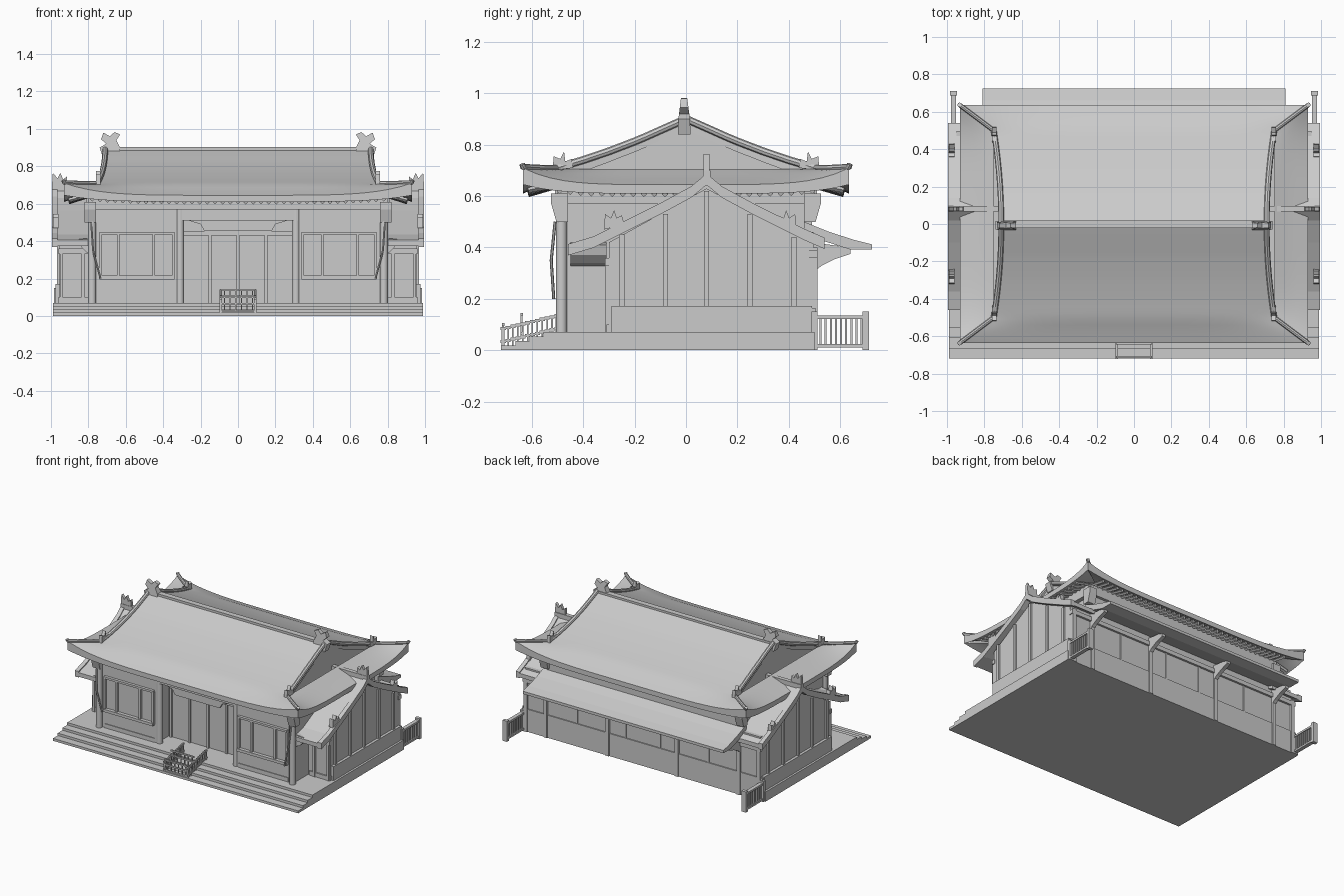
import bpy, math
from mathutils import Vector

if "Cube" in bpy.data.objects:
    bpy.data.objects.remove(bpy.data.objects["Cube"])


def mesh(name, verts, faces, smooth=False):
    me = bpy.data.meshes.new(name)
    me.from_pydata(verts, [], faces)
    ob = bpy.data.objects.new(name, me)
    bpy.context.collection.objects.link(ob)
    bpy.ops.object.select_all(action='DESELECT')
    ob.select_set(True)
    bpy.context.view_layer.objects.active = ob
    bpy.ops.object.mode_set(mode='EDIT')
    bpy.ops.mesh.select_all(action='SELECT')
    bpy.ops.mesh.normals_make_consistent(inside=False)
    bpy.ops.object.mode_set(mode='OBJECT')
    if smooth:
        bpy.ops.object.shade_smooth_by_angle(angle=math.radians(35))
    return ob


def prism(name, pts, axis, a, b, smooth=False):
    """Extrude a 2D profile along x (pts = y,z) or along y (pts = x,z)."""
    n = len(pts)
    v = [((d, p, q) if axis == 'x' else (p, d, q)) for d in (a, b) for p, q in pts]
    f = [tuple(range(n)), tuple(range(2 * n - 1, n - 1, -1))]
    f += [(i, (i + 1) % n, n + (i + 1) % n, n + i) for i in range(n)]
    return mesh(name, v, f, smooth)


def boxes(name, items):
    """Several boxes (x0,x1,y0,y1,z0,z1) joined as one object."""
    v, f = [], []
    for x0, x1, y0, y1, z0, z1 in items:
        k = len(v)
        v += [(x, y, z) for x in (x0, x1) for y in (y0, y1) for z in (z0, z1)]
        f += [tuple(k + i for i in q) for q in
              ((0, 1, 3, 2), (4, 6, 7, 5), (0, 4, 5, 1), (2, 3, 7, 6), (0, 2, 6, 4), (1, 5, 7, 3))]
    return mesh(name, v, f)


def tubes(name, paths, r, sides=8):
    """Round bars swept along polylines, joined as one object."""
    v, f = [], []
    for path in paths:
        P = [Vector(p) for p in path]
        k = len(v)
        for i, p in enumerate(P):
            t = (P[min(i + 1, len(P) - 1)] - P[max(i - 1, 0)]).normalized()
            u = t.cross(Vector((0, 0, 1)) if abs(t.z) < .95 else Vector((1, 0, 0))).normalized()
            w = t.cross(u)
            v += [tuple(p + r * (u * math.cos(a) + w * math.sin(a)))
                  for a in (2 * math.pi * j / sides for j in range(sides))]
        for i in range(len(P) - 1):
            f += [(k + i * sides + j, k + i * sides + (j + 1) % sides,
                   k + (i + 1) * sides + (j + 1) % sides, k + (i + 1) * sides + j) for j in range(sides)]
        f += [tuple(range(k, k + sides)), tuple(range(len(v) - sides, len(v)))]
    return mesh(name, v, f, True)


def interp(table, t):
    for (a, p), (b, q) in zip(table, table[1:]):
        if t <= b:
            return p + (q - p) * (t - a) / (b - a)
    return table[-1][1]


# ---- main hip-and-gable roof ----
SLOPE = [(0, .895), (.08, .86), (.18, .815), (.3, .769), (.4, .735), (.5, .705), (.57, .672), (.635, .645)]
YG, YE, XE = .5, .635, .93


def verge(y):
    return .71 + .04 * (y / YG) ** 2 if y <= YG else .75 + (XE - .75) * (y - YG) / (YE - YG)


def lift(y, u):
    return max(0, (y - YG) / (YE - YG)) * abs(u) ** 5


def roof_z(y, u):
    return interp(SLOPE, y) + .065 * lift(y, u)


def grid(name, point, nr, nc):
    """Curved roof sheet with an eave that thickens towards the corners."""
    uv = [(i / nr, -1 + 2 * j / nc) for i in range(nr + 1) for j in range(nc + 1)]
    v = [point(t, u) for t, u in uv]
    w = nc + 1
    f = [(i * w + j, i * w + j + 1, (i + 1) * w + j + 1, (i + 1) * w + j)
         for i in range(nr) for j in range(nc)]
    n = len(v)
    low = [(x, y, z - .035 - .03 * t ** 4 * abs(u) ** 5) for (x, y, z), (t, u) in zip(v, uv)]
    rim = [j for j in range(w)] + [i * w + nc for i in range(1, nr + 1)]
    rim += [nr * w + j for j in range(nc - 1, -1, -1)] + [i * w for i in range(nr - 1, 0, -1)]
    f += [tuple(n + a for a in reversed(q)) for q in f]
    f += [(a, b, n + b, n + a) for a, b in zip(rim, rim[1:] + rim[:1])]
    return mesh(name, v + low, f, True)


for s, side in ((-1, 'front'), (1, 'back')):
    grid(side + '_main_roof', lambda t, u: (u * verge(t * YE), s * t * YE, roof_z(t * YE, u)), 20, 32)
for s, side in ((-1, 'left'), (1, 'right')):
    def skirt(t, u):
        y = YG + t * (YE - YG)
        return (s * verge(y), u * y, roof_z(y, u))
    grid(side + '_skirt_roof', skirt, 6, 24)
    # gable wall under the verge
    prof = [(y, roof_z(abs(y), 0) - .01) for y in (-.5, -.4, -.3, -.18, -.08, 0, .08, .18, .3, .4, .5)]
    prism(side + '_gable', prof + [(.5, .67), (-.5, .67)], 'x', s * .66, s * .708)
    # verge and hip ridges with upturned tips
    for d in (-1, 1):
        ys = [i * .05 for i in range(11)]
        tubes('verge_ridge', [[(s * verge(y), d * y, roof_z(y, 0) + .006) for y in ys]], .015)
        hip = [(s * verge(y), d * y, roof_z(y, 1) + .004) for y in (.5, .545, .59, .62, YE)]
        tubes('hip_ridge', [hip + [(s * .933, d * .638, .725)]], .012)
        o = [(.44, .71), (.445, .745), (.47, .735), (.475, .775), (.49, .745), (.515, .755), (.52, .70)]
        prism('verge_finial', [(d * y, z) for y, z in o], 'x', s * .735, s * .76)
    # ridge end ornament
    o = [(.72, .84), (.74, .90), (.705, .92), (.732, .945), (.72, .98), (.685, .96),
         (.66, .983), (.63, .97), (.65, .94), (.63, .90), (.63, .87)]
    orn = prism('ridge_ornament', [(s * x, z) for x, z in o], 'y', -.032, .018)
    for p in orn.data.vertices:
        p.co.y = -.008 + (p.co.y + .008) * (1 - max(0, p.co.z - .88) * 5)
boxes('main_ridge', [(-.71, .71, -.022, .018, .86, .902)])

# rafters below the eaves
raf = []
for s in (-1, 1):
    for i in range(-19, 20):
        x = i * .041
        raf.append([(x, s * .45, .655), (x, s * .615, .607 + .04 * abs(x / .93) ** 5)])
    for i in range(-12, 13):
        y = i * .041
        raf.append([(s * .76, y, .655), (s * .905, y, .607 + .04 * abs(y / .63) ** 5)])
tubes('rafters', raf, .011, 4)

# ---- platform and steps ----
boxes('platform', [(-.99, .99, -.5, .5, 0, .07)])
boxes('steps', [(-.99, .99, -.72 + .055 * i, -.48, 0, .0175 * (i + 1)) for i in range(4)])

# ---- main hall ----
boxes('hall_walls', [(-.78, .78, -.34, .49, .05, .67)]
      + [(min(s * .32, s * .78), max(s * .32, s * .78), -.475, -.3, .05, .67) for s in (-1, 1)])
boxes('hall_beams', [(-.8, .8, -.51, -.46, .57, .64), (-.8, .8, .47, .51, .57, .64),
                     (-.32, .32, -.48, -.44, .51, .58)]
      + [(s * .79 - .02, s * .79 + .02, -.5, .5, .57, .64) for s in (-1, 1)])
tubes('columns', [[(s * x, y, .06), (s * x, y, .6)] for s in (-1, 1) for x, y in ((.31, -.46), (.78, -.485))],
      .022, 12)
for s in (-1, 1):
    for y in (-.49, .49):
        d = math.copysign(1, y)
        prism('eave_bracket', [(y + d * .035, .61), (y + d * .035, .57), (y + d * .015, .5), (y - d * .03, .5),
                               (y - d * .03, .61)], 'x', s * .76, s * .82)
prism('hanging_bracket', [(-.28, .515), (.28, .515), (.2, .49), (.18, .455), (-.18, .455), (-.2, .49)],
      'y', -.47, -.45)
boxes('doors', [(-.3, .3, -.36, -.335, .43, .455)]
      + [(x - .008, x + .008, -.352, -.335, .07, .44) for x in (-.3, -.15, 0, .15, .3)])
win = []
for s in (-1, 1):
    a, b = sorted((s * .34, s * .74))
    win += [(a, b, -.5, -.47, .195, .215), (a, b, -.495, -.47, .435, .45), (a, b, -.48, -.47, .07, .1)]
    win += [(s * x - .007, s * x + .007, -.492, -.47, .2, .44) for x in (.345, .45, .64, .735)]
boxes('front_windows', win)
tubes('hanging_poles', [[(s * .785, -.51, .5), (s * .775, -.525, .35), (s * .735, -.515, .2)] for s in (-1, 1)],
      .006, 6)

# ---- side wings ----
WING = [(-.46, .405), (-.36, .435), (-.25, .49), (-.1, .565), (.02, .63), (.08, .68),
        (.14, .63), (.26, .565), (.4, .495), (.46, .465), (.54, .43)]
for s, side in ((-1, 'left'), (1, 'right')):
    prism(side + '_wing_walls', [(-.3, 0), (-.3, .42), (.08, .63), (.48, .42), (.48, 0)], 'x', s * .7, s * .955)
    low = [(y, z - .03) for y, z in reversed(WING)]
    prism(side + '_wing_roof', WING + low, 'x', s * .74, s * .98)
    prism(side + '_wing_verge', [(y, z + .008) for y, z in WING] + [(y, z - .006) for y, z in low],
          'x', s * .965, s * .995)
    a, b = sorted((s * .71, s * .995))
    boxes(side + '_wing_ridge', [(a, b, .066, .096, .64, .7)])
    o = [(.91, .69), (.915, .745), (.935, .73), (.95, .765), (.965, .735), (.99, .765), (.995, .69)]
    prism('wing_finial', [(s * x, z) for x, z in o], 'y', .069, .091)
    for c, d in ((-.28, -1), (.39, 1)):
        o = [(-.04, .49), (-.03, .525), (-.01, .515), (0, .545), (.012, .515), (.035, .53), (.04, .47)]
        prism('wing_verge_finial', [(c + d * y, z) for y, z in o], 'x', s * .96, s * .99)
    # gable base and posts
    a, b = sorted((s * .9, s * .975))
    boxes(side + '_wing_base', [(a, b, -.29, .49, 0, .172)])
    a, b = sorted((s * .94, s * .967))
    boxes(side + '_wing_posts', [(a, b, y - .01, y + .01, .16, h) for y, h in
                                 ((-.25, .45), (-.08, .53), (.08, .62), (.25, .53), (.42, .44))])
    # front of the wing
    a, b = sorted((s * .79, s * .96))
    boxes(side + '_wing_front_trim', [(a, b, -.315, -.29, .33, .36), (a, b, -.31, -.29, .07, .1)]
          + [(s * x - .008, s * x + .008, -.315, -.29, .07, .35) for x in (.83, .945)])
    prism('wing_bracket', [(s * .77, .42), (s * .85, .41), (s * .84, .37), (s * .81, .34), (s * .77, .325)],
          'y', -.45, -.31)

# ---- rear lean-to roof, wall and posts ----
prism('rear_roof', [(.46, .5), (.56, .46), (.66, .428), (.725, .412), (.725, .392), (.64, .392), (.46, .45)],
      'x', -.81, .81)
boxes('rear_wall', [(-.95, .95, .44, .497, 0, .46), (-.97, .97, .45, .505, 0, .165),
                    (-.96, .96, .48, .512, .36, .39)]
      + [(x - .014, x + .014, .48, .512, 0, .4) for x in (-.94, -.78, -.28, .28, .78, .94)]
      + [(x - .006, x + .006, .48, .503, .16, .37) for x in (-.53, -.14, .14, .53)])
for x in (-.78, -.28, .28, .78):
    prism('rear_bracket', [(.49, .42), (.64, .4), (.64, .375), (.58, .355), (.53, .33), (.49, .30)],
          'x', x - .014, x + .014)

# ---- railings ----
rear, stair = [], []
for s in (-1, 1):
    x = s * .965
    rear += [(x - .018, x + .018, y - .012, y + .012, 0, .15) for y in (.5, .7)]
    rear += [(x - .014, x + .014, .49, .71, z, z + .014) for z in (.01, .122)]
    rear += [(x - .008, x + .008, .52 + .02 * i, .528 + .02 * i, .01, .13) for i in range(9)]
    x = s * .092
    for i in range(12):
        y = -.712 + i * .019
        z = .018 + .05 * i / 11
        w = .006 if i % 11 == 0 else .003
        stair += [(x - w, x + w, y - w, y + w, max(0, z - .03), z + .07)]
        stair += [(x - .006, x + .006, y - .01, y + .01, z + k, z + k + .012) for k in (.01, .06)]
for y, z in ((-.712, .02), (-.64, .06)):
    stair += [(-.095, .095, y - .005, y + .005, z + k, z + k + .01) for k in (0, .04, .075)]
    stair += [(-.075 + .03 * i, -.069 + .03 * i, y - .004, y + .004, z, z + .08) for i in range(6)]
boxes('rear_railings', rear)
boxes('stair_railings', stair)
